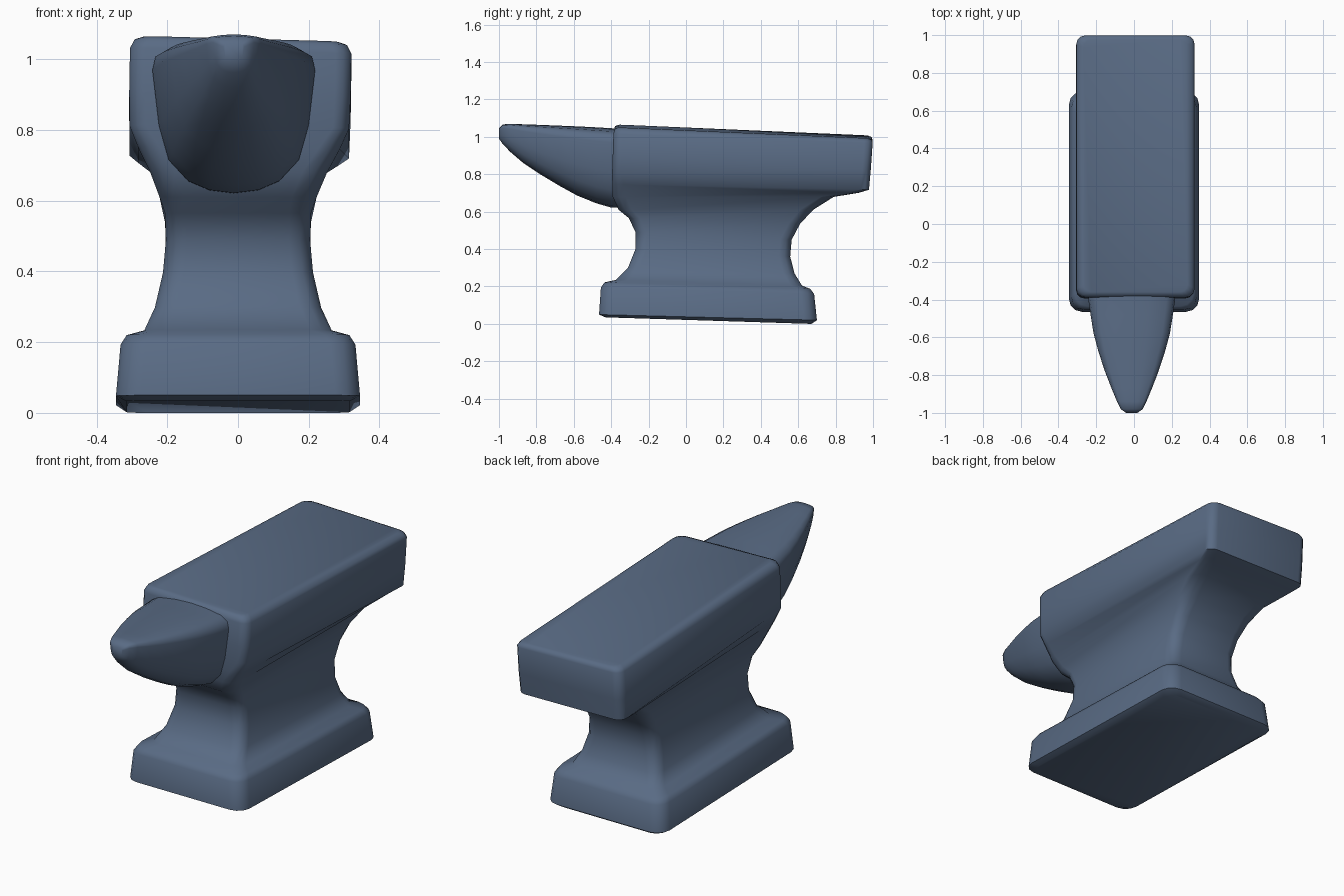
import bpy, bmesh, math

cube = bpy.data.objects.get("Cube")
if cube:
    bpy.data.objects.remove(cube, do_unlink=True)

steel = bpy.data.materials.new("blue grey steel")
colour = (0.1, 0.147, 0.232, 1)
steel.diffuse_color = colour
steel.use_nodes = True
steel.node_tree.nodes["Principled BSDF"].inputs["Base Color"].default_value = colour
steel.node_tree.nodes["Principled BSDF"].inputs["Roughness"].default_value = 0.6


def loft(name, rings, angle):
    """Skin a list of closed rings, cap both ends and shade smooth."""
    bm = bmesh.new()
    loops = [[bm.verts.new(p) for p in ring] for ring in rings]
    for a, b in zip(loops, loops[1:]):
        for i in range(len(a)):
            j = (i + 1) % len(a)
            bm.faces.new((a[i], a[j], b[j], b[i]))
    bm.faces.new(loops[0][::-1])
    bm.faces.new(loops[-1])
    bmesh.ops.recalc_face_normals(bm, faces=bm.faces)
    mesh = bpy.data.meshes.new(name)
    bm.to_mesh(mesh)
    bm.free()
    mesh.materials.append(steel)
    ob = bpy.data.objects.new(name, mesh)
    bpy.context.collection.objects.link(ob)
    bpy.ops.object.select_all(action='DESELECT')
    ob.select_set(True)
    bpy.context.view_layer.objects.active = ob
    bpy.ops.object.shade_smooth_by_angle(angle=math.radians(angle))
    return ob


def slab_ring(half_w, y0, z0, y1, z1, radius, steps=3):
    """Rounded rectangle sloping from z0 at the front to z1 at the back."""
    ring = []
    corners = ((1, y1 - radius, 0), (-1, y1 - radius, 90),
               (-1, y0 + radius, 180), (1, y0 + radius, 270))
    lean = max(0, z0 - 0.6)      # the upper block is slightly skewed
    for side, cy, start in corners:
        for k in range(steps + 1):
            a = math.radians(start + 90 * k / steps)
            x = side * (half_w - radius) + radius * math.cos(a)
            y = cy + radius * math.sin(a)
            z = z0 + (z1 - z0) * (y - y0) / (y1 - y0)
            ring.append((x + 0.018 * lean, y, z - 0.06 * lean * x))
    return ring


# Body: foot, waist and top block (half width, front y z, back y z, corner)
levels = [
    (0.315, -0.43, 0.035, 0.67, 0.0, 0.06),
    (0.345, -0.465, 0.05, 0.70, 0.02, 0.07),
    (0.332, -0.455, 0.195, 0.685, 0.16, 0.07),
    (0.315, -0.435, 0.222, 0.665, 0.187, 0.07),
    (0.265, -0.375, 0.235, 0.62, 0.205, 0.06),
    (0.235, -0.31, 0.30, 0.58, 0.27, 0.06),
    (0.212, -0.27, 0.40, 0.557, 0.36, 0.06),
    (0.204, -0.27, 0.49, 0.565, 0.45, 0.06),
    (0.206, -0.305, 0.565, 0.61, 0.535, 0.06),
    (0.222, -0.36, 0.61, 0.68, 0.61, 0.07),
    (0.25, -0.392, 0.68, 0.79, 0.68, 0.07),
    (0.285, -0.394, 0.75, 0.92, 0.702, 0.06),
    (0.31, -0.395, 0.81, 0.978, 0.72, 0.045),
    (0.313, -0.392, 0.90, 0.988, 0.83, 0.045),
    (0.313, -0.388, 1.025, 0.998, 0.975, 0.045),
    (0.30, -0.38, 1.05, 0.992, 0.992, 0.045),
    (0.275, -0.36, 1.058, 0.975, 1.0, 0.04),
]
loft("anvil_body", [slab_ring(*lv) for lv in levels], 50)

# Horn: half section, then stations (y, half width, bottom z, top z)
half = [(0, 0), (0.3, 0.02), (0.56, 0.08), (0.8, 0.22), (0.92, 0.45),
        (1, 0.82), (0.96, 0.91), (0.8, 0.96), (0.4, 0.99), (0, 1)]
section = half + [(-u, v) for u, v in half[-2:0:-1]]
stations = [
    (-0.34, 0.23, 0.62, 1.045),
    (-0.40, 0.23, 0.622, 1.046),
    (-0.48, 0.218, 0.645, 1.051),
    (-0.58, 0.202, 0.685, 1.056),
    (-0.68, 0.175, 0.74, 1.06),
    (-0.78, 0.142, 0.80, 1.064),
    (-0.87, 0.107, 0.86, 1.067),
    (-0.94, 0.078, 0.92, 1.07),
    (-0.98, 0.058, 0.962, 1.066),
    (-1.0, 0.03, 0.99, 1.045),
]
loft("horn", [[(u * w - 0.012, y, lo + v * (hi - lo)) for u, v in section]
              for y, w, lo, hi in stations], 50)
